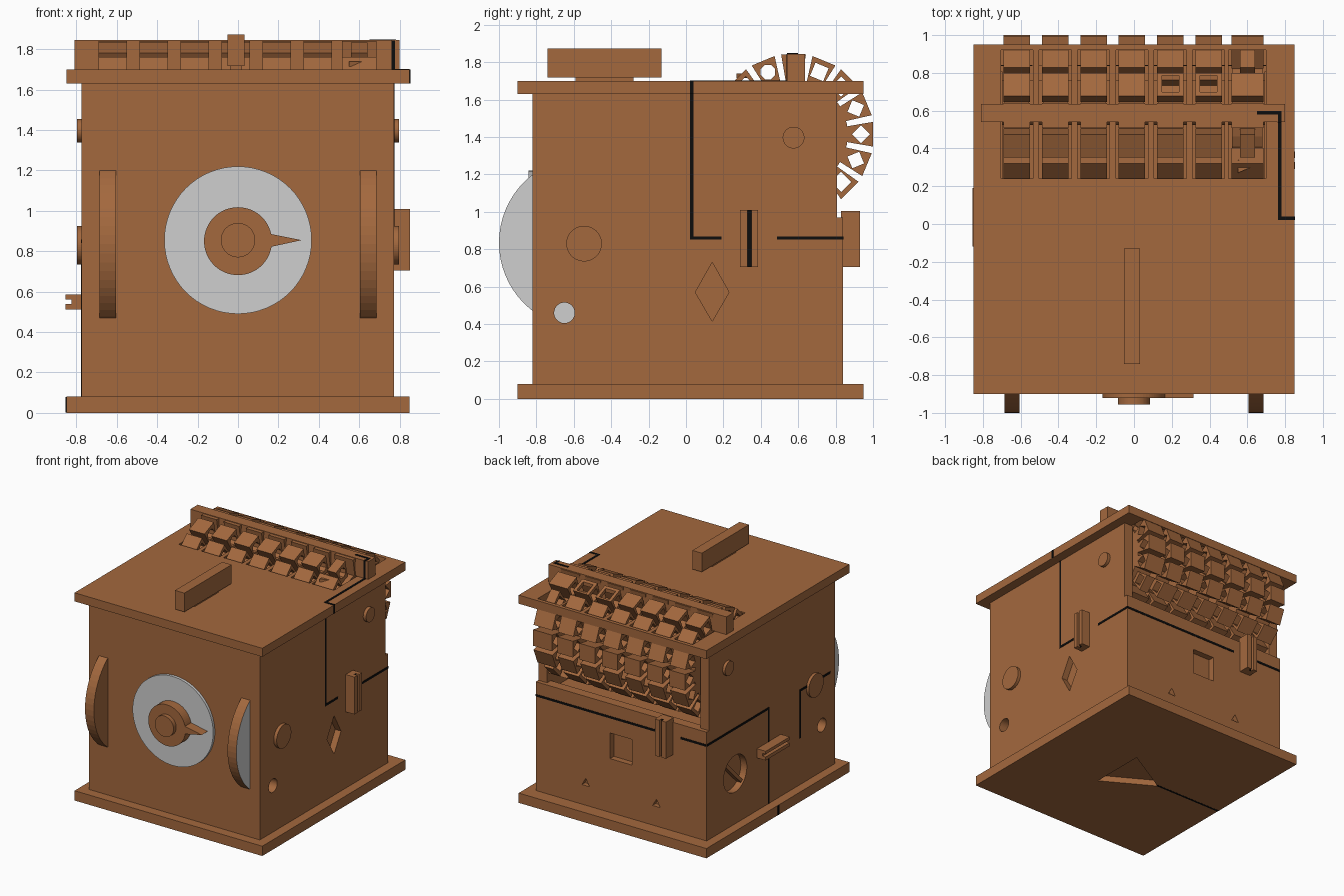
import bpy, bmesh, math
from mathutils import Vector

if "Cube" in bpy.data.objects:
    bpy.data.objects.remove(bpy.data.objects["Cube"])


def material(name, rgb):
    m = bpy.data.materials.new(name)
    m.diffuse_color = (*rgb, 1)
    m.use_nodes = True
    m.node_tree.nodes["Principled BSDF"].inputs["Base Color"].default_value = m.diffuse_color
    return m


WOOD = material("brown wood", (0.37, 0.14, 0.048))
GREY = material("pale grey", (0.62, 0.62, 0.62))
BLACK = material("groove black", (0.004, 0.004, 0.004))


def finish(name, bm, mat):
    bmesh.ops.recalc_face_normals(bm, faces=bm.faces)
    me = bpy.data.meshes.new(name)
    bm.to_mesh(me)
    bm.free()
    me.materials.append(mat)
    ob = bpy.data.objects.new(name, me)
    bpy.context.collection.objects.link(ob)
    return ob


def place(axis, u, v, w):
    return {'x': (w, u, v), 'y': (u, w, v), 'z': (u, v, w)}[axis]


def add_prism(bm, pts, axis, a, b):
    lo = [bm.verts.new(place(axis, u, v, a)) for u, v in pts]
    hi = [bm.verts.new(place(axis, u, v, b)) for u, v in pts]
    bm.faces.new(lo)
    bm.faces.new(hi)
    for i in range(len(pts)):
        j = (i + 1) % len(pts)
        bm.faces.new((lo[i], lo[j], hi[j], hi[i]))


def prism(name, pts, axis, a, b, mat=WOOD):
    bm = bmesh.new()
    add_prism(bm, pts, axis, a, b)
    return finish(name, bm, mat)


def box(name, x0, x1, y0, y1, z0, z1, mat=WOOD):
    return prism(name, [(x0, y0), (x1, y0), (x1, y1), (x0, y1)], 'z', z0, z1, mat)


def ring(cu, cv, r, n=64):
    return [(cu + r * math.cos(2 * math.pi * i / n), cv + r * math.sin(2 * math.pi * i / n))
            for i in range(n)]


def cut(ob, *cutters):
    for c in cutters:
        c.hide_render = True
        m = ob.modifiers.new("cut", 'BOOLEAN')
        m.operation, m.solver, m.object = 'DIFFERENCE', 'EXACT', c
        bpy.context.view_layer.objects.active = ob
        bpy.ops.object.modifier_apply(modifier=m.name)
        bpy.data.objects.remove(c)


# case: plates and walls
base = box("base_plate", -.85, .85, -.9, .95, 0, .08)
lid = box("lid_plate", -.85, .85, -.9, .95, 1.63, 1.70)
front = box("front_wall", -.775, .772, -.82, -.74, .08, 1.63)
back = box("back_wall", -.775, .772, .76, .84, .08, .97)
left = box("left_wall", -.775, -.695, -.74, .807, .08, 1.63)
right = box("right_wall", .692, .772, -.74, .807, .08, 1.63)
box("inner_floor", -.7, .7, .1, .77, .85, .9)
box("inner_partition", -.7, .7, .06, .1, .08, 1.63)

# recesses and holes
cut(base, prism("c", [(.17, .235), (.17, -.235), (-.24, 0)], 'z', -.1, .05))
cut(back, box("c", -.1, .1, .79, .9, .52, .73),
    *[prism("c", [(x - .035, .24), (x + .035, .24), (x, .30)], 'y', .8, .9) for x in (-.32, .32)])
cut(right, prism("c", [(.05, .57), (.14, .415), (.23, .57), (.14, .73)], 'x', .72, .9),
    prism("c", ring(-.65, .46, .055), 'x', .6, .9))
cut(left, prism("c", ring(.47, .49, .15), 'x', -.9, -.72),
    prism("c", ring(-.65, .46, .055), 'x', -.9, -.6))
prism("recess_bar", [(.36, .40), (.38, .38), (.58, .58), (.56, .60)], 'x', -.765, -.72)

# side bosses on both walls
for n, s in (("left", -1), ("right", 1)):
    prism(n + "_wheel_boss", ring(-.545, .83, .095), 'x', s * .76, s * .798)
    prism(n + "_axle_boss", ring(.575, 1.397, .058), 'x', s * .76, s * .798)
    # thumb wheel through the front, grey on its outer face
    wheel = prism(n + "_thumb_wheel", ring(-.54, .835, .46), 'x', s * .605, s * .685)
    wheel.data.materials.append(GREY)
    for p in wheel.data.polygons:
        if p.normal.x * s > .9:
            p.material_index = 1

# front dial
prism("dial_plate", ring(0, .855, .365), 'y', -.842, -.80, GREY)
prism("dial_knob", ring(0, .85, .168), 'y', -.92, -.84)
prism("dial_hub", ring(0, .855, .085), 'y', -.955, -.91)
prism("dial_pointer", [(.14, .817), (.315, .855), (.14, .89)], 'y', -.92, -.84)

# lid handle and crossbar
box("handle_grip", -.052, .033, -.74, -.13, 1.718, 1.872)
box("handle_foot", -.04, .02, -.59, -.28, 1.69, 1.72)
box("lid_crossbar", -.81, .80, .54, .635, 1.70, 1.845)

# sliders with a notch along the outer face
s = box("right_slider", .76, .852, .29, .385, .705, 1.01)
cut(s, box("c", .82, .9, .328, .350, .6, 1.1))
box("right_slider_groove", .818, .823, .328, .350, .705, 1.01, BLACK)
s = box("back_slider", -.47, -.37, .83, .93, .705, 1.005)
cut(s, box("c", -.43, -.41, .90, 1, .6, 1.1))
box("back_slider_groove", -.43, -.41, .898, .903, .705, 1.005, BLACK)
s = box("left_slider", -.855, -.76, -.12, .19, .512, .587)
cut(s, box("c", -.9, -.825, -.2, .3, .54, .562))

# black guide grooves, as thin strips on the surfaces
G, T = .009, .003
strips = [
    (.772, .772, .03, .03, .86, 1.63), (.772, .772, .03, .18, .86, .86),
    (.772, .772, .495, .83, .86, .86), (.85, .85, .03, .03, 1.64, 1.69),
    (.775, .84, .03, .03, 1.70, 1.70), (.772, .772, .03, .535, 1.70, 1.70),
    (.66, .772, .59, .59, 1.845, 1.845), (.772, .772, .55, .59, 1.845, 1.845),
    (.768, .768, .54, .54, 1.71, 1.835),
    (-.30, .76, .84, .84, .86, .86), (-.76, -.55, .84, .84, .86, .86),
    (-.775, -.775, .04, .83, .86, .86), (-.775, -.775, .04, .04, .59, .86),
    (-.775, -.775, .04, .04, .09, .51), (-.85, -.85, .02, .02, .01, .07),
    (-.84, -.24, .005, .005, 0, 0),
    (-.775, -.775, -.37, -.37, .47, .85), (-.775, -.775, -.75, -.37, .85, .85)]
for i, (x0, x1, y0, y1, z0, z1) in enumerate(strips):
    if abs(x0) in (.775, .85) and x0 == x1 or (x0 == x1 == .772 and z0 < 1.69):
        d = (T, G, G)
    elif y0 == y1 and y0 in (.84, .54):
        d = (G, T, G)
    else:
        d = (G, G, T)
    box("guide_groove_%d" % (i + 1), x0 - d[0], x1 + d[0], y0 - d[1], y1 + d[1],
        max(z0 - d[2], -.001), z1 + d[2], BLACK)

# code drums: a hub with sixteen hollow teeth each
CY, CZ, R0, R1 = .575, 1.415, .285, .425


def polar(r, t, a):
    c, s_ = math.cos(a), math.sin(a)
    return Vector((CY + r * c - t * s_, CZ + r * s_ + t * c))


def add_tooth(bm, x0, x1, k):
    a = math.radians(22.5 * k)
    q = [(R0, -.042), (R1, -.066), (R1, .066), (R0, .042)]
    outer, hole = [], []
    for i in range(4):
        n = q[(i + 1) % 4]
        outer += [q[i], ((q[i][0] + n[0]) / 2, (q[i][1] + n[1]) / 2)]
    for i in range(8):
        # round, square or diamond opening
        size = .042 if k == 5 else (.054 if i % 2 == 0 else .038)
        if k in (0, 1, 15):
            size = .034 if i % 2 == 0 else .048
        ang = math.radians(225 + 45 * i) * -1
        hole.append((.36 + size * math.cos(ang), size * math.sin(ang)))
    # line each hole point up with its nearest outer point by angle
    hole = [min(hole, key=lambda h: abs(math.remainder(
        math.atan2(h[1], h[0] - .36) - math.radians(225 + 45 * i), math.tau))) for i in range(8)]
    loops = [[bm.verts.new((x, *polar(r, t, a))) for r, t in pts]
             for x in (x0, x1) for pts in (outer, hole)]
    o0, h0, o1, h1 = loops
    for i in range(8):
        j = (i + 1) % 8
        for A, B in ((o0, h0), (o0, o1), (o1, h1), (h0, h1)):
            bm.faces.new((A[i], A[j], B[j], B[i]))


drums = [(-.69 + .203 * i, -.55 + .203 * i) for i in range(6)] + [(.515, .685)]
for i, (x0, x1) in enumerate(drums):
    bm = bmesh.new()
    add_prism(bm, ring(CY, CZ, .29, 32), 'x', x0 + .005, x1 - .005)
    for k in range(16):
        # the last drum alternates wide and narrow teeth
        inset = .045 if i == 6 and k % 3 == 2 else 0
        add_tooth(bm, x0 + inset, x1 - inset, k)
    drum = finish("code_drum_%d" % (i + 1), bm, WOOD)
    if i in (4, 5):
        xm = (x0 + x1) / 2
        cut(drum, box("c", xm - .045, xm + .045, .70, .785, 1.765, 1.9))
    cut(lid, box("c", x0 - .015, x1 + .015, .24, .92, 1.5, 1.8))
prism("drum_axle", ring(CY, CZ, .05, 32), 'x', -.76, .76)

# arrow mark on the last drum
arrow = prism("drum_arrow", [(.55, .27), (.63, .305), (.55, .34)], 'z', 1.715, 1.74)
